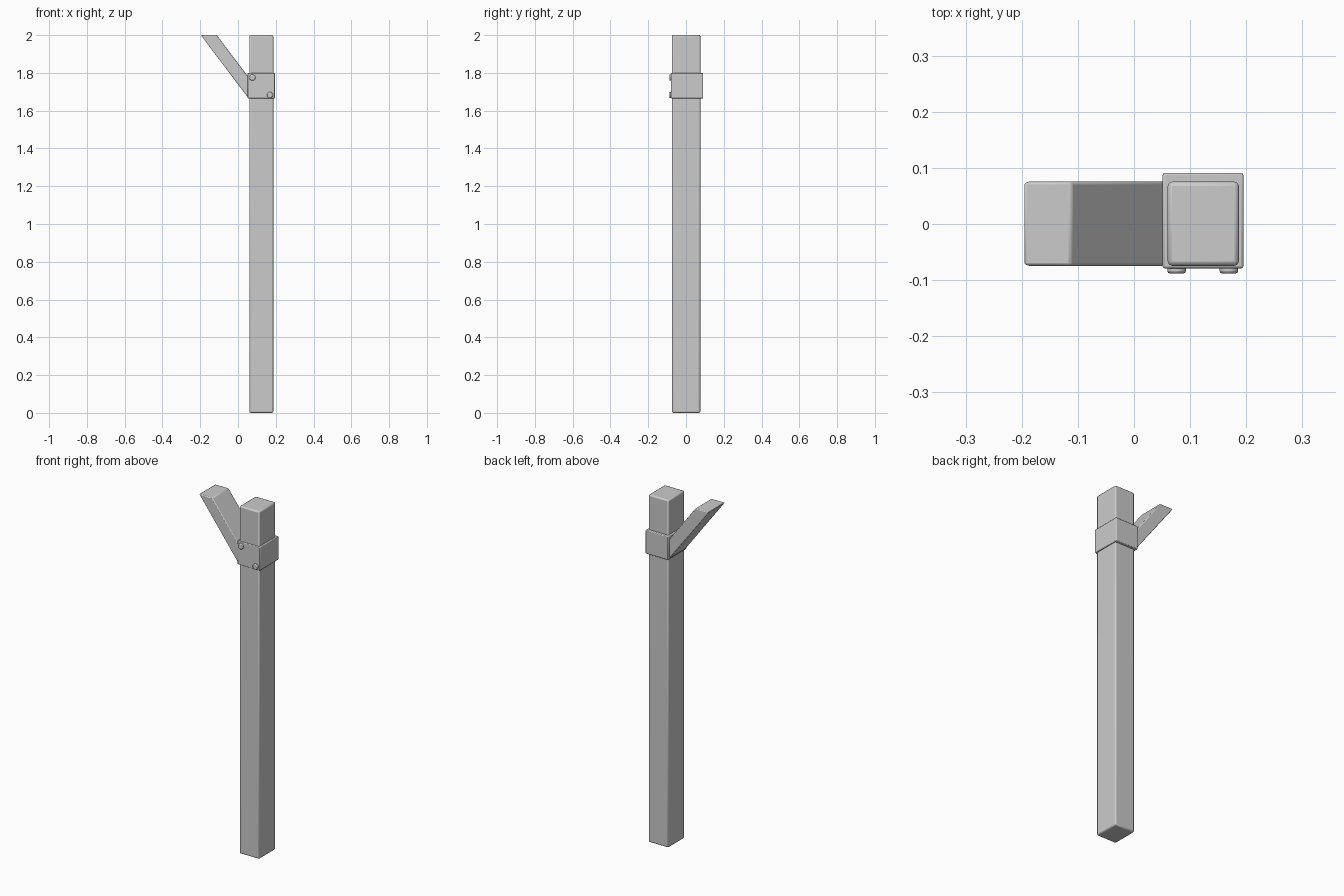
import bpy, bmesh
from math import pi
from mathutils import Matrix

if "Cube" in bpy.data.objects:
    bpy.data.objects.remove(bpy.data.objects["Cube"])


def finish(name, bm, bevel, segments=2):
    bmesh.ops.recalc_face_normals(bm, faces=bm.faces)
    mesh = bpy.data.meshes.new(name)
    bm.to_mesh(mesh)
    bm.free()
    obj = bpy.data.objects.new(name, mesh)
    bpy.context.collection.objects.link(obj)
    mod = obj.modifiers.new("Bevel", "BEVEL")
    mod.width = bevel
    mod.segments = segments
    mod.limit_method = "ANGLE"
    bpy.ops.object.select_all(action="DESELECT")
    obj.select_set(True)
    bpy.context.view_layer.objects.active = obj
    bpy.ops.object.shade_smooth_by_angle(angle=pi / 5)
    return obj


def prism(name, profile, y0, y1, bevel):
    """Extrude an XZ outline from y0 to y1."""
    bm = bmesh.new()
    face = bm.faces.new([bm.verts.new((x, y0, z)) for x, z in profile])
    ext = bmesh.ops.extrude_face_region(bm, geom=[face])
    verts = [g for g in ext["geom"] if isinstance(g, bmesh.types.BMVert)]
    bmesh.ops.translate(bm, verts=verts, vec=(0, y1 - y0, 0))
    return finish(name, bm, bevel)


def rect(x0, x1, z0, z1):
    return [(x0, z0), (x1, z0), (x1, z1), (x0, z1)]


# Upright post
prism("post", rect(0.06, 0.187, 0, 2), -0.0745, 0.0755, 0.008)

# Bracket wrapped round the post
prism("collar", rect(0.051, 0.195, 1.664, 1.80), -0.079, 0.091, 0.004)

# Slanted arm, cut level at the top and upright where it meets the collar
prism("slanted_arm", [(-0.197, 2), (0.055, 1.666), (0.055, 1.778), (-0.112, 2)],
      -0.0745, 0.0755, 0.005)

# Two bolt heads on the front of the collar
for name, x, z in (("upper_bolt", 0.076, 1.775), ("lower_bolt", 0.169, 1.683)):
    bm = bmesh.new()
    bmesh.ops.create_cone(bm, cap_ends=True, segments=16, radius1=0.0165,
                          radius2=0.0165, depth=0.014,
                          matrix=Matrix.Translation((x, -0.081, z)) @ Matrix.Rotation(pi / 2, 4, "X"))
    finish(name, bm, 0.004)
